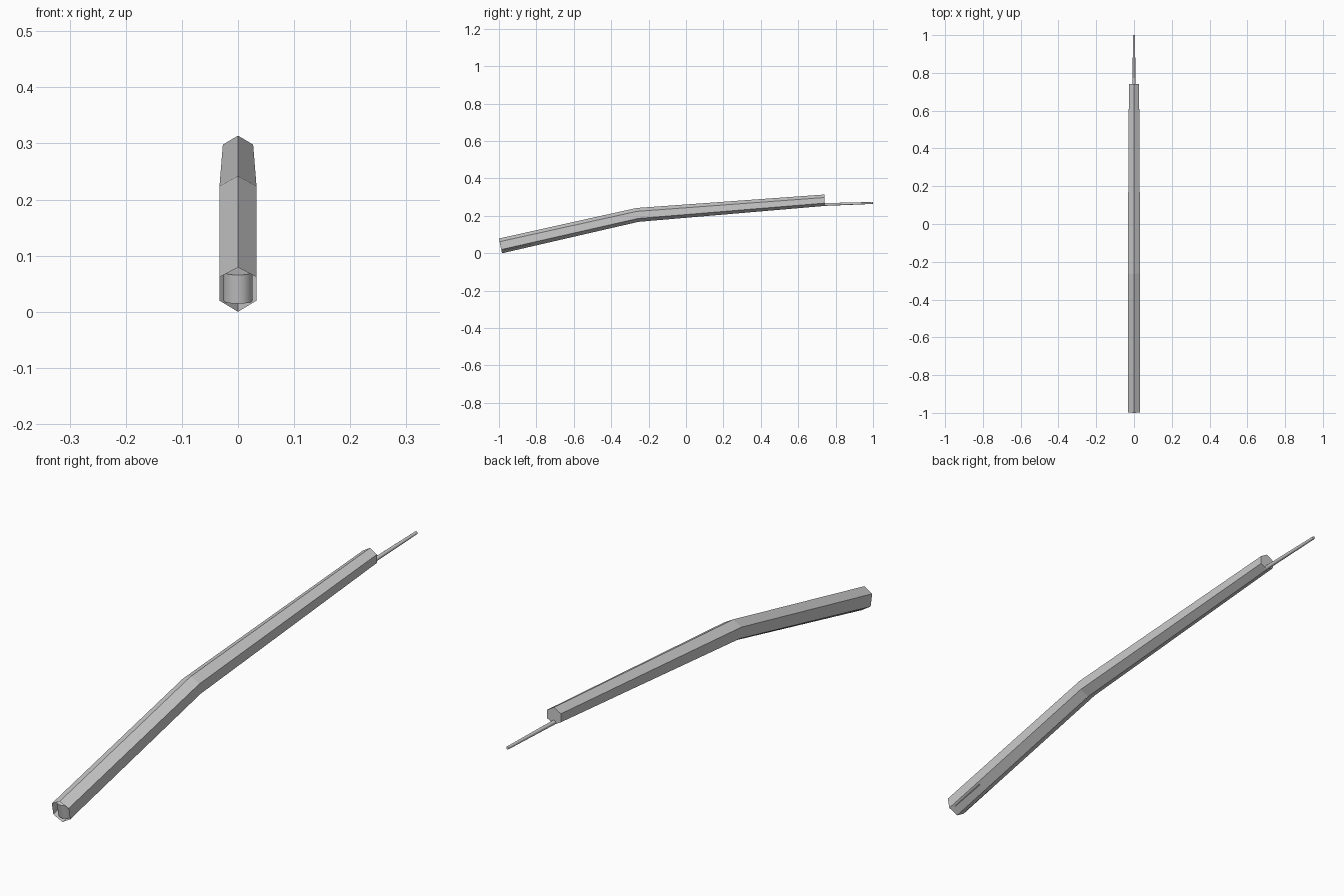
import bpy, bmesh, math
from mathutils import Vector

if "Cube" in bpy.data.objects:
    bpy.data.objects.remove(bpy.data.objects["Cube"])


def make_object(name, bm):
    bmesh.ops.recalc_face_normals(bm, faces=bm.faces)
    mesh = bpy.data.meshes.new(name)
    bm.to_mesh(mesh)
    bm.free()
    obj = bpy.data.objects.new(name, mesh)
    bpy.context.collection.objects.link(obj)
    return obj


def loft(name, rings, cap_start=True, cap_end=True):
    bm = bmesh.new()
    loops = [[bm.verts.new(p) for p in ring] for ring in rings]
    n = len(loops[0])
    for a, b in zip(loops, loops[1:]):
        for i in range(n):
            j = (i + 1) % n
            bm.faces.new((a[i], a[j], b[j], b[i]))
    if cap_start:
        bm.faces.new(loops[0])
    if cap_end:
        bm.faces.new(loops[-1])
    return make_object(name, bm)


def hexagon(y, top, upper, lower, bottom, half_width, lean=0.0):
    # pointed-top hexagon, leaning forward toward its top
    mid = (top + bottom) / 2
    pts = [(0, top), (half_width, upper), (half_width, lower),
           (0, bottom), (-half_width, lower), (-half_width, upper)]
    return [(x, y - lean * (z - mid), z) for x, z in pts]


# Bent hexagonal arm, open at the front and closed at the back
loft("bent_arm", [
    hexagon(-0.992, 0.079, 0.062, 0.02, 0.0, 0.033, 0.21),
    hexagon(-0.26, 0.242, 0.224, 0.186, 0.168, 0.033, 0.14),
    hexagon(0.74, 0.314, 0.298, 0.268, 0.253, 0.027),
], cap_start=False)

# Round-nosed tongue fitted inside the open end, following the arm slope
along = Vector((0, 0.977, 0.214))
up = Vector((0, -0.214, 0.977))
side = Vector((1, 0, 0))
start = Vector((0, -0.992, 0.04))
r, length = 0.026, 0.16
outline = [(r * math.cos(math.pi * i / 12), r - r * math.sin(math.pi * i / 12))
           for i in range(13)]
outline += [(-r, length), (r, length)]
tongue = loft("end_tongue", [
    [start + side * x + along * t + up * h for x, t in outline]
    for h in (-0.0262, 0.0262)])

# Thin tapered rod leaving the lower back edge
ends = [((0, 0.69, 0.259), 0.008), ((0, 0.84, 0.264), 0.007), ((0, 1.0, 0.269), 0.0055)]
rod = loft("tip_rod", [
    [(c[0] + rad * math.cos(math.tau * i / 10), c[1],
      c[2] + rad * math.sin(math.tau * i / 10)) for i in range(10)]
    for c, rad in ends])

# Smooth the round parts, keep hard edges
for obj in (tongue, rod):
    bpy.ops.object.select_all(action='DESELECT')
    obj.select_set(True)
    bpy.context.view_layer.objects.active = obj
    bpy.ops.object.shade_smooth_by_angle(angle=math.radians(40))
